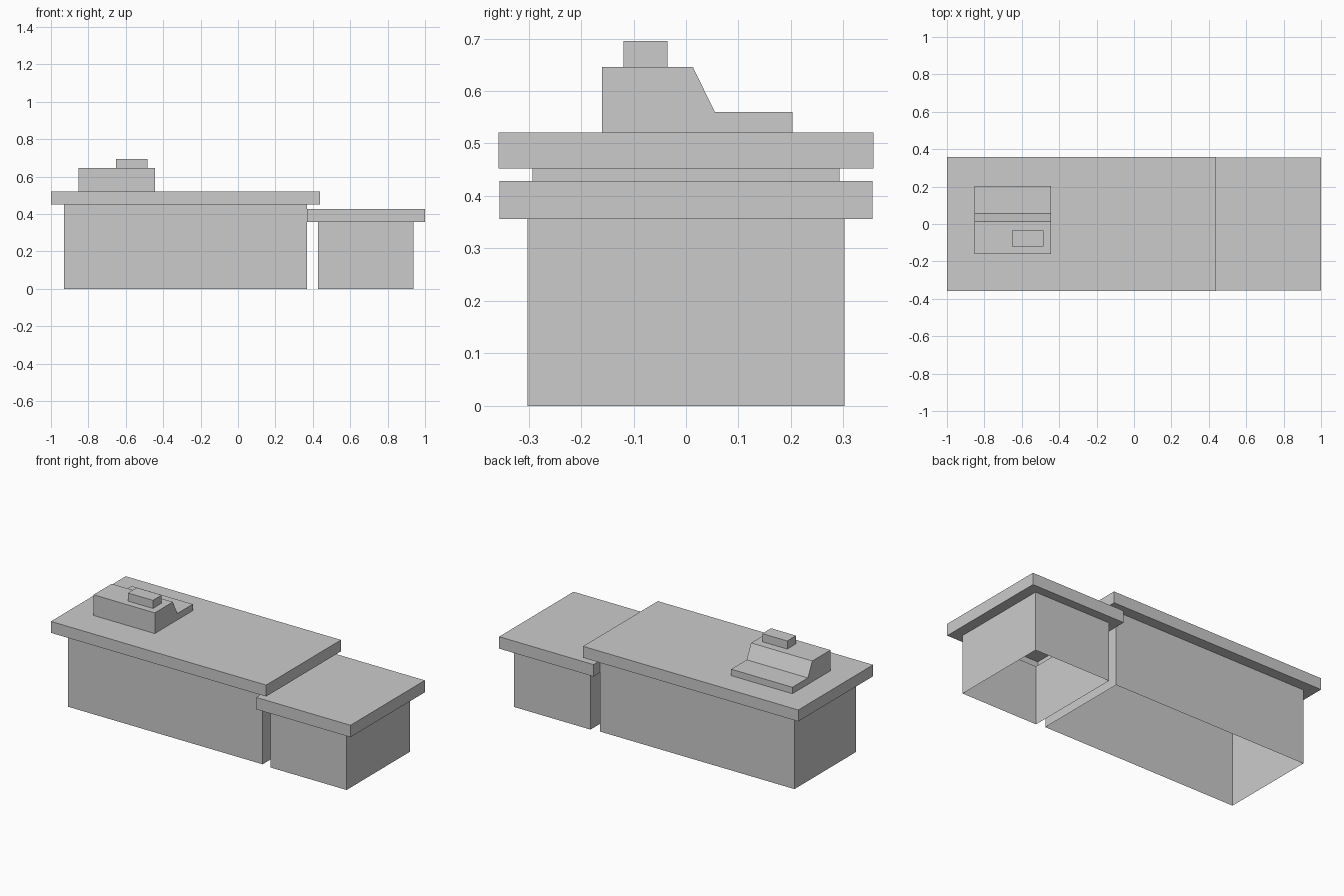
import bpy
import bmesh

if "Cube" in bpy.data.objects:
    bpy.data.objects.remove(bpy.data.objects["Cube"], do_unlink=True)

GREY = (0.6, 0.6, 0.6, 1.0)
grey = bpy.data.materials.new("plain grey")
grey.use_nodes = True
grey.diffuse_color = GREY
grey.node_tree.nodes["Principled BSDF"].inputs["Base Color"].default_value = GREY


def add_object(name, bm):
    """Turn a bmesh into a flat-shaded grey object."""
    bmesh.ops.recalc_face_normals(bm, faces=bm.faces)
    mesh = bpy.data.meshes.new(name)
    bm.to_mesh(mesh)
    bm.free()
    mesh.materials.append(grey)
    obj = bpy.data.objects.new(name, mesh)
    bpy.context.collection.objects.link(obj)
    return obj


def counter(name, base_x, base_y, top_x, top_y, under, top):
    """Hollow counter, open below: walls, overhanging rim and worktop."""
    bm = bmesh.new()
    levels = [(base_x, base_y, 0), (base_x, base_y, under),
              (top_x, top_y, under), (top_x, top_y, top)]
    rings = []
    for (x0, x1), y, z in levels:
        corners = [(x0, -y), (x1, -y), (x1, y), (x0, y)]
        rings.append([bm.verts.new((cx, cy, z)) for cx, cy in corners])
    for low, high in zip(rings, rings[1:]):
        for i in range(4):
            j = (i + 1) % 4
            bm.faces.new((low[i], low[j], high[j], high[i]))
    bm.faces.new(rings[-1])
    # Walls fix the outward direction, since the shell is open
    add_object(name, bm)


def extrude_x(name, profile, x0, x1):
    """Solid made by sweeping a (y, z) profile along x."""
    bm = bmesh.new()
    face = bm.faces.new([bm.verts.new((x0, y, z)) for y, z in profile])
    result = bmesh.ops.extrude_face_region(bm, geom=[face], use_keep_orig=True)
    verts = [v for v in result["geom"] if isinstance(v, bmesh.types.BMVert)]
    bmesh.ops.translate(bm, verts=verts, vec=(x1 - x0, 0, 0))
    add_object(name, bm)


# Long counter and the lower one beside it
counter("long_counter", (-0.93, 0.37), 0.293, (-1.0, 0.438), 0.357, 0.452, 0.521)
counter("low_counter", (0.427, 0.937), 0.302, (0.37, 1.0), 0.355, 0.356, 0.428)

# Till with a sloped step at the back
extrude_x("till_body",
          [(-0.16, 0.521), (-0.16, 0.646), (0.013, 0.646),
           (0.055, 0.56), (0.203, 0.56), (0.203, 0.521)],
          -0.853, -0.444)

# Small display block on the till
extrude_x("till_display",
          [(-0.119, 0.646), (-0.119, 0.695), (-0.035, 0.695), (-0.035, 0.646)],
          -0.652, -0.485)
